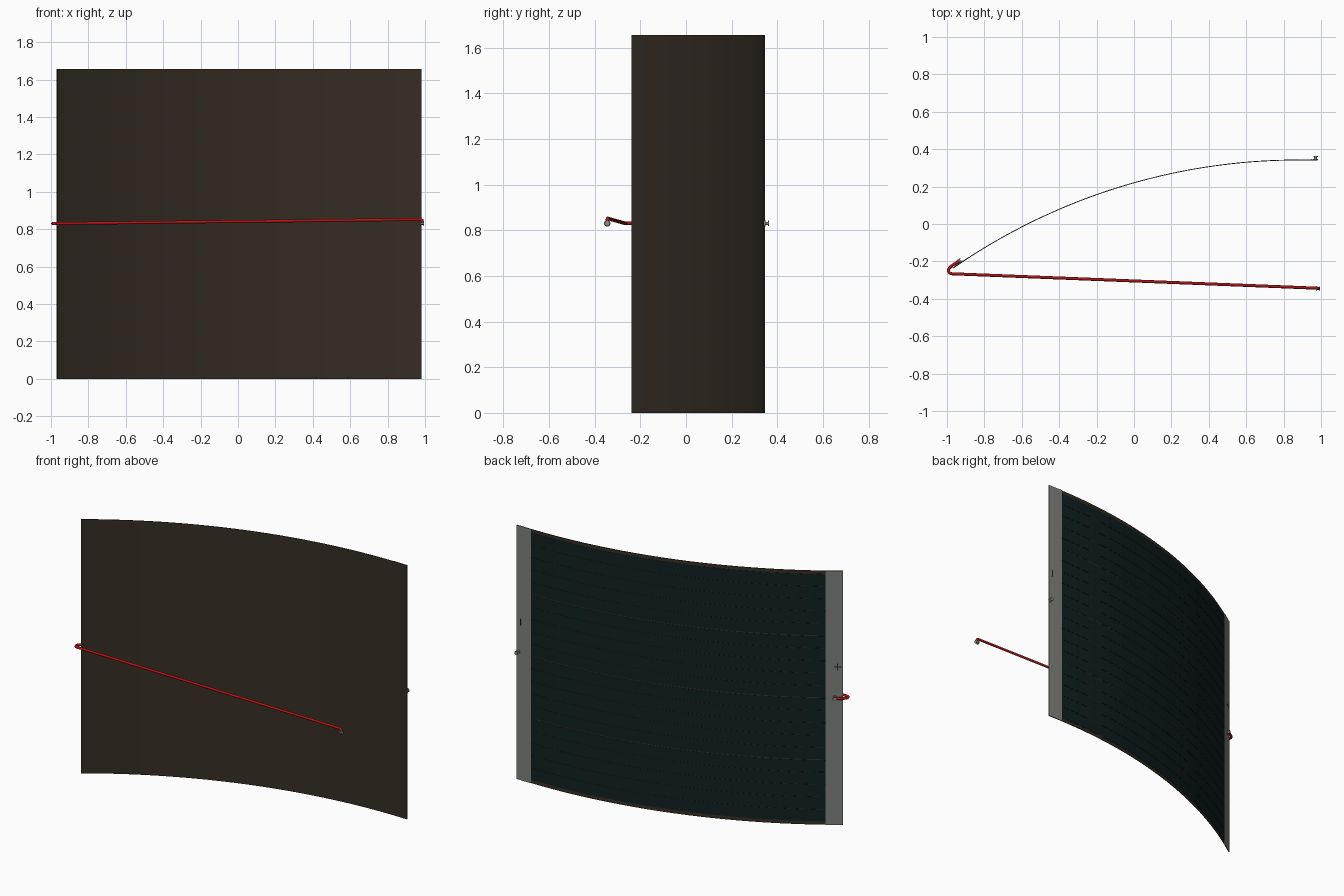
import bpy
import bmesh
from math import sin, cos, asin, pi
from mathutils import Vector

cube = bpy.data.objects.get("Cube")
if cube:
    bpy.data.objects.remove(cube, do_unlink=True)

# Bent sheet: an arc seen from above, with the back on its outer side
RADIUS = 3.24
CENTRE = Vector((0.88, 0.343 - RADIUS, 0))
HEIGHT = 1.655
T_START = asin((-0.968 - CENTRE.x) / RADIUS)
T_END = asin((0.98 - CENTRE.x) / RADIUS)
LENGTH = (T_END - T_START) * RADIUS


def material(name, colour, rough=0.6):
    mat = bpy.data.materials.new(name)
    mat.use_nodes = True
    mat.diffuse_color = (*colour, 1)
    bsdf = mat.node_tree.nodes["Principled BSDF"]
    bsdf.inputs["Base Color"].default_value = (*colour, 1)
    bsdf.inputs["Roughness"].default_value = rough
    return mat


film_brown = material("film brown", (0.035, 0.026, 0.017))
cell_teal = material("cell teal", (0.005, 0.014, 0.014))
strip_grey = material("contact strip grey", (0.21, 0.22, 0.20))
mark_dark = material("mark dark", (0.02, 0.02, 0.02))
wire_red = material("wire red", (0.45, 0.006, 0.008))
stud_metal = material("stud metal", (0.25, 0.25, 0.24))


def on_sheet(s, z, lift):
    """Point at arc length s from the -x end, lifted off the back."""
    t = T_START + s / RADIUS
    return CENTRE + Vector((sin(t), cos(t), 0)) * (RADIUS + lift) + Vector((0, 0, z))


def normal_at(s):
    t = T_START + s / RADIUS
    return Vector((sin(t), cos(t), 0))


def finish(name, bm, mat):
    bmesh.ops.recalc_face_normals(bm, faces=bm.faces)
    mesh = bpy.data.meshes.new(name)
    bm.to_mesh(mesh)
    bm.free()
    mesh.materials.append(mat)
    obj = bpy.data.objects.new(name, mesh)
    bpy.context.collection.objects.link(obj)
    bpy.ops.object.select_all(action="DESELECT")
    obj.select_set(True)
    bpy.context.view_layer.objects.active = obj
    bpy.ops.object.shade_smooth_by_angle()
    return obj


def add_slab(bm, s0, s1, z0, z1, low, high):
    """Thin box bent along the arc."""
    steps = max(1, round((s1 - s0) / 0.04))
    rings = []
    for i in range(steps + 1):
        s = s0 + (s1 - s0) * i / steps
        corners = ((z0, low), (z1, low), (z1, high), (z0, high))
        rings.append([bm.verts.new(on_sheet(s, z, lift)) for z, lift in corners])
    for a, b in zip(rings, rings[1:]):
        for k in range(4):
            m = (k + 1) % 4
            bm.faces.new((a[k], a[m], b[m], b[k]))
    bm.faces.new(rings[0])
    bm.faces.new(rings[-1])


def slabs(name, mat, boxes, low, high):
    bm = bmesh.new()
    for box in boxes:
        add_slab(bm, *box, low, high)
    return finish(name, bm, mat)


def stud(name, centre, axis):
    """Small spool: two discs joined by a neck."""
    turn = axis.to_track_quat("Z", "Y").to_matrix().to_4x4()
    bm = bmesh.new()
    for offset, radius, depth in ((-0.008, 0.014, 0.005), (0, 0.007, 0.016), (0.008, 0.012, 0.005)):
        made = bmesh.ops.create_cone(bm, cap_ends=True, segments=16,
                                     radius1=radius, radius2=radius, depth=depth)
        bmesh.ops.translate(bm, verts=made["verts"], vec=(0, 0, offset))
    bm.transform(turn)
    bmesh.ops.translate(bm, verts=bm.verts, vec=centre)
    return finish(name, bm, stud_metal)


# Backing film
slabs("backing_film", film_brown, [(0, LENGTH, 0, HEIGHT)], -0.003, 0)

# Cell rows: modules of five, wider gaps between modules
STRIP, MARGIN, ROWS = 0.104, 0.02, 20
pitch = (HEIGHT - 2 * MARGIN) / ROWS
rows = []
for i in range(ROWS):
    below = 0.003 if i % 5 == 0 else 0.001
    above = 0.003 if i % 5 == 4 else 0.001
    base = MARGIN + i * pitch
    rows.append((STRIP, LENGTH - STRIP, base + below, base + pitch - above))
slabs("cell_rows", cell_teal, rows, 0, 0.0015)

# Contact strips at both ends
for name, s in (("right_contact_strip", 0), ("left_contact_strip", LENGTH - STRIP)):
    slabs(name, strip_grey, [(s, s + STRIP, 0, HEIGHT)], 0, 0.0025)

# Polarity marks
MARK_Z, HALF, THIN = 1.03, 0.022, 0.003


def upright(s):
    return (s - THIN, s + THIN, MARK_Z - HALF, MARK_Z + HALF)


def level(s):
    return (s - HALF, s + HALF, MARK_Z - THIN, MARK_Z + THIN)


slabs("cross_mark", mark_dark, [upright(0.032), level(0.032)], 0.0025, 0.004)
slabs("bar_mark", mark_dark, [upright(LENGTH - 0.028)], 0.0025, 0.004)

# Snap studs
MID = 0.83
stud("right_stud", on_sheet(0.05, MID, 0.012), normal_at(0.05))
stud("left_stud", on_sheet(LENGTH - 0.01, MID, 0.012), normal_at(LENGTH - 0.01))
stud("wire_end_stud", Vector((0.985, -0.345, MID)), Vector((1, 0, 0)))

# Wire: from the right stud, round the edge and across the front
path = [on_sheet(0.05, MID, 0.012), on_sheet(0, MID, 0.014)]
bend = Vector((-0.974, -0.248, MID))
for i in range(7):
    a = pi * (0.68 + 0.8 * i / 6)
    path.append(bend + Vector((cos(a), sin(a), 0)) * 0.018)
path += [Vector(p) for p in ((0.975, -0.343, 0.852), (0.985, -0.344, 0.848), (0.987, -0.345, 0.835))]
curve = bpy.data.curves.new("wire", "CURVE")
curve.dimensions = "3D"
curve.bevel_depth = 0.008
curve.bevel_resolution = 3
curve.use_fill_caps = True
spline = curve.splines.new("POLY")
spline.points.add(len(path) - 1)
for point, co in zip(spline.points, path):
    point.co = (*co, 1)
spline.use_smooth = True
curve.materials.append(wire_red)
bpy.context.collection.objects.link(bpy.data.objects.new("wire", curve))
